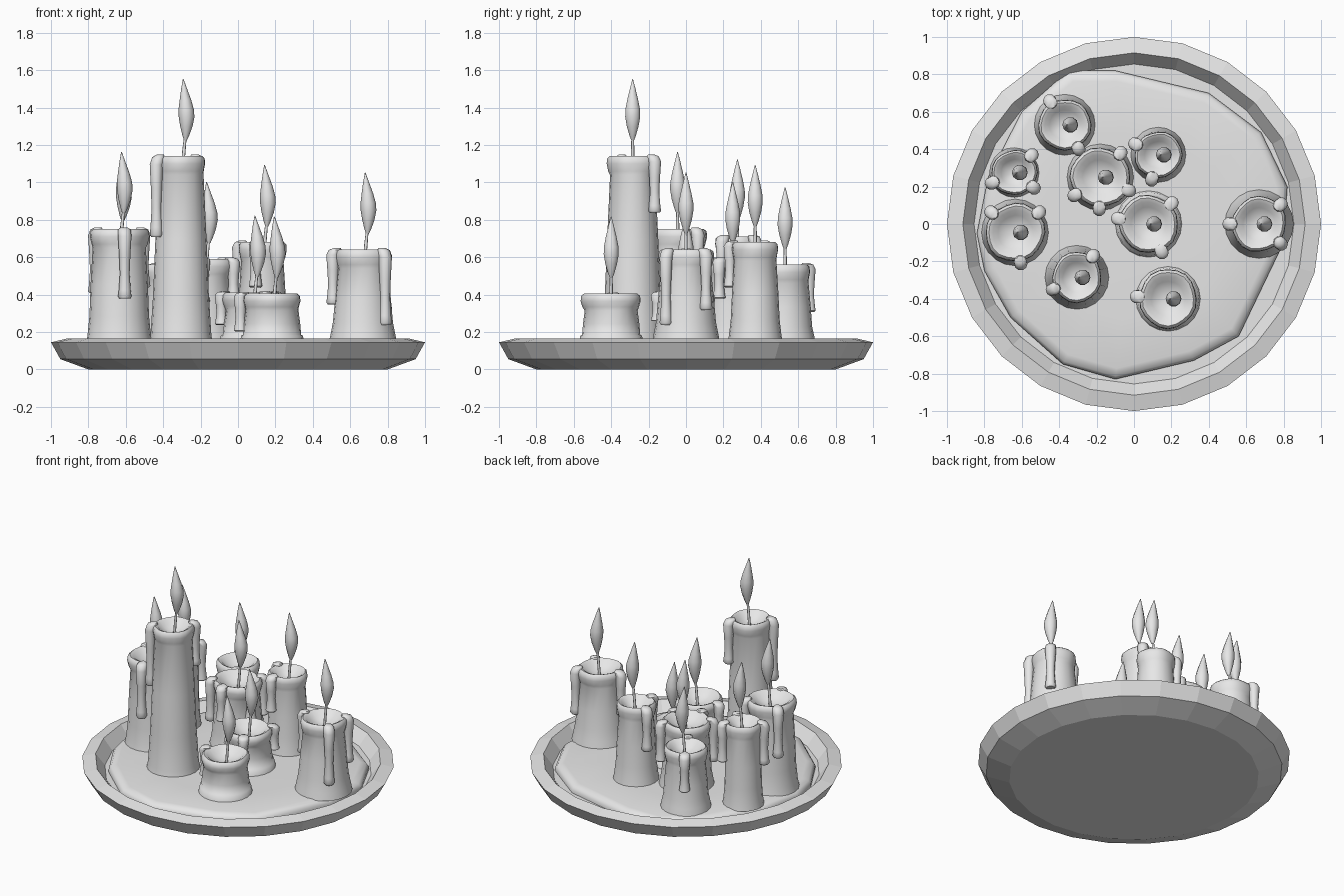
import bpy, bmesh, math, random
from mathutils import Vector

random.seed(4)
cube = bpy.data.objects.get("Cube")
if cube:
    bpy.data.objects.remove(cube, do_unlink=True)

grey = bpy.data.materials.new("plain_grey")
grey.use_nodes = True
grey.diffuse_color = (0.8, 0.8, 0.8, 1)
grey.node_tree.nodes["Principled BSDF"].inputs["Base Color"].default_value = (0.8, 0.8, 0.8, 1)


def finish(name, bm, smooth=None):
    bmesh.ops.recalc_face_normals(bm, faces=bm.faces)
    mesh = bpy.data.meshes.new(name)
    bm.to_mesh(mesh)
    bm.free()
    mesh.materials.append(grey)
    obj = bpy.data.objects.new(name, mesh)
    bpy.context.collection.objects.link(obj)
    if smooth:
        bpy.ops.object.select_all(action='DESELECT')
        obj.select_set(True)
        bpy.context.view_layer.objects.active = obj
        bpy.ops.object.shade_smooth_by_angle(angle=math.radians(smooth))
    return obj


def loft(bm, rings):
    """Skin a stack of equal rings and close both ends."""
    rows = [[bm.verts.new(p) for p in ring] for ring in rings]
    n = len(rows[0])
    for low, high in zip(rows, rows[1:]):
        for i in range(n):
            j = (i + 1) % n
            bm.faces.new((low[i], low[j], high[j], high[i]))
    bm.faces.new(rows[0][::-1])
    bm.faces.new(rows[-1])


def ring(center, radius, sides, wobble=None):
    c = Vector(center)
    out = []
    for i in range(sides):
        a = math.tau * i / sides
        r = radius * (1 + (wobble(a) if wobble else 0))
        out.append(c + Vector((r * math.cos(a), r * math.sin(a), 0)))
    return out


# Faceted tray with a raised lip
bm = bmesh.new()
tray = [(0.8, 0), (0.95, 0.055), (1.0, 0.145), (0.915, 0.165), (0.855, 0.085)]
loft(bm, [ring((0, 0, z), r, 24) for r, z in tray])
finish("tray", bm)

# Pool of melted wax with an uneven outline
outline = [(-.35, .82), (-.1, .82), (.40, .70), (.68, .49), (.82, .2), (.80, -.1),
           (.56, -.6), (.32, -.73), (-.1, -.83), (-.38, -.75), (-.66, -.5),
           (-.80, -.25), (-.84, -.05), (-.78, .25), (-.6, .6)]
bm = bmesh.new()
loft(bm, [[(x * s, y * s, z) for x, y in outline]
          for s, z in ((1, 0.08), (1, 0.105), (0.98, 0.128), (0.93, 0.138), (0.6, 0.142))])
finish("wax_pool", bm, 50)


def candle(name, x, y, base, rim, top, drips):
    floor = 0.13
    height = top - floor
    phase = random.uniform(0, math.tau)
    uneven = lambda a: 0.025 * math.sin(2 * a + phase) + 0.02 * math.sin(5 * a + 2 * phase)
    neck = top - min(0.1, height * 0.33)
    span = neck - floor
    # Flared body, rolled lip and hollow
    profile = [(base * 1.03, floor), (base * 0.97, floor + 0.05),
               (base * 0.7 + rim * 0.24, floor + span * 0.3),
               (base * 0.35 + rim * 0.6, floor + span * 0.62),
               (rim * 0.93, neck), (rim * 0.97, neck + 0.02), (rim * 1.03, top - 0.04),
               (rim * 1.01, top - 0.012), (rim * 0.92, top), (rim * 0.78, top - 0.008),
               (rim * 0.6, top - 0.035), (rim * 0.3, top - 0.055), (rim * 0.1, top - 0.06)]
    bm = bmesh.new()
    loft(bm, [ring((x, y, z), r, 20, uneven if z > neck else None) for r, z in profile])
    finish(name + "_body", bm, 60)

    # Drips of wax hanging from the lip, given by angle and length
    for angle, length in drips:
        a = math.radians(angle)
        out = rim + 0.017
        bm = bmesh.new()
        rings = []
        for r, t, push in ((0.02, 0, -0.022), (0.034, 0.03, -0.012), (0.036, 0.12, 0),
                           (0.030, 0.4, 0), (0.026, 0.65, 0), (0.032, 0.88, 0),
                           (0.036, 0.97, 0), (0.028, 1, 0)):
            d = out + push
            rings.append(ring((x + d * math.cos(a), y + d * math.sin(a),
                               top + 0.008 - t * length), r, 10))
        loft(bm, rings)
        finish(name + "_drip", bm, 50)

    # Leaning wick
    bm = bmesh.new()
    wx = x + 0.008
    loft(bm, [ring((wx + dx, y, top + dz), r, 8)
              for dx, dz, r in ((0, -0.065, 0.009), (0.008, 0.03, 0.009), (0.016, 0.11, 0.007))])
    finish(name + "_wick", bm, 50)

    # Teardrop flame
    bm = bmesh.new()
    flame = [(0.016, 0.085, 0.008), (0.018, 0.11, 0.018), (0.021, 0.16, 0.033),
             (0.022, 0.21, 0.042), (0.02, 0.25, 0.041), (0.016, 0.3, 0.031),
             (0.009, 0.36, 0.016), (0.004, 0.412, 0.002)]
    loft(bm, [ring((wx + dx, y, top + dz), r, 10) for dx, dz, r in flame])
    finish(name + "_flame", bm, 50)


candle("back_candle", -.37, .53, .16, .135, .56, [(122, .26), (300, .3)])
candle("slim_candle", -.64, .275, .13, .118, .71, [(205, .3), (322, .3), (45, .28)])
candle("middle_candle", -.18, .25, .175, .155, .59, [(335, .22), (215, .3), (268, .24), (50, .28)])
candle("rear_candle", .13, .37, .145, .122, .68, [(155, .3), (255, .25)])
candle("side_candle", -.635, -.045, .175, .153, .75, [(280, .38), (140, .35), (40, .32)])
candle("short_center_candle", .078, 0, .175, .152, .41, [(42, .17), (295, .16), (170, .18)])
candle("outer_candle", .668, 0, .18, .143, .64, [(180, .3), (318, .41), (42, .33)])
candle("tall_candle", -.305, -.285, .168, .13, 1.14, [(207, .44), (53, .31)])
candle("short_front_candle", .182, -.40, .17, .152, .405, [(176, .21)])
